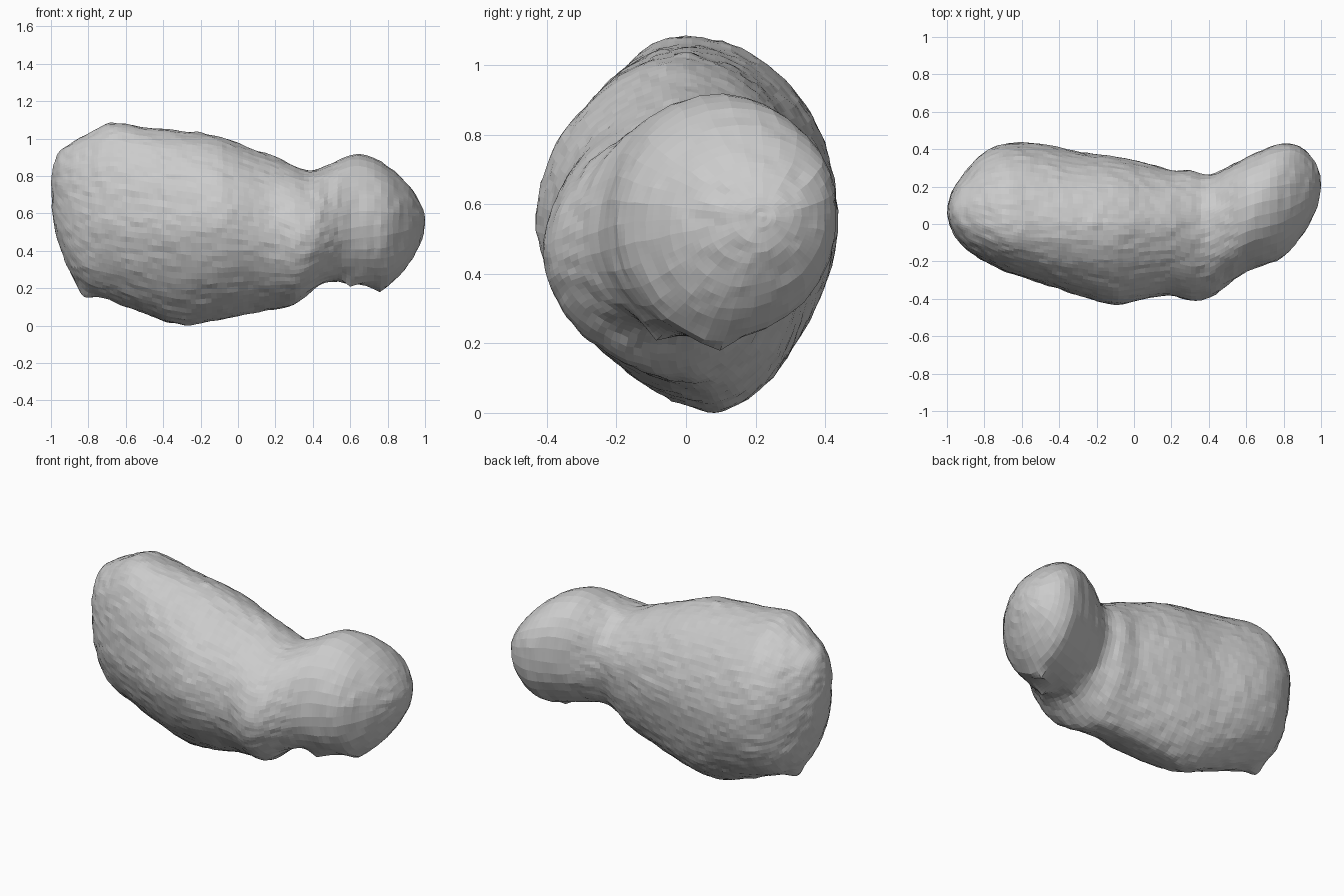
import bpy, bmesh, math
from mathutils import Vector, noise

if "Cube" in bpy.data.objects:
    bpy.data.objects.remove(bpy.data.objects["Cube"])

# Outline stations along the long axis: x, front y, back y, bottom z, top z
OUTLINE = [
    (-1.0, .07, .07, .77, .77), (-.975, -.035, .165, .51, .905), (-.9, -.13, .28, .305, .975),
    (-.8, -.195, .38, .19, 1.035), (-.68, -.255, .43, .14, 1.09), (-.5, -.315, .425, .07, 1.065),
    (-.3, -.38, .385, .01, 1.045), (-.1, -.43, .36, .035, 1.015), (.1, -.395, .315, .08, .94),
    (.2, -.385, .29, .095, .905), (.3, -.41, .285, .12, .86), (.37, -.40, .265, .17, .835),
    (.43, -.375, .268, .22, .845), (.5, -.32, .31, .24, .875), (.6, -.25, .36, .235, .92),
    (.7, -.22, .40, .225, .91), (.8, -.175, .435, .225, .855), (.9, -.065, .41, .32, .77),
    (.965, .05, .335, .43, .68), (1.0, .22, .22, .57, .57)]
# Section shape: x, crest y, keel y, front-edge z, back-edge z,
# then roundness of the back-top, front-top, front-bottom and back-bottom quarters
SHAPE = [
    (-1.0, .07, .07, .77, .77, 2, 2, 2, 2), (-.9, .06, .08, .68, .66, 2, 2.15, 2.3, 2.3),
    (-.68, 0, .10, .60, .60, 1.95, 2.2, 1.85, 2.05), (-.2, -.01, .08, .56, .56, 1.85, 1.97, 1.7, 1.85),
    (.2, 0, .03, .52, .58, 1.85, 1.87, 1.9, 1.82), (.37, 0, -.03, .47, .58, 1.95, 1.95, 2.05, 1.9),
    (.6, .09, .02, .53, .58, 2.25, 2.05, 2.05, 2), (.8, .14, .11, .55, .58, 2.3, 2.05, 2, 2),
    (1.0, .22, .22, .57, .57, 2, 2, 2, 2)]
# Small pointed bumps: centre, push, radius
BUMPS = [((-.82, .08, .2), (-.01, 0, -.045), .05), ((.61, -.09, .25), (0, 0, -.05), .05),
         ((.76, .08, .22), (0, 0, -.035), .05), ((-.21, 0, 1.04), (0, 0, .016), .03)]


def angle(x):
    return math.acos(max(-1, min(1, -x)))


def sample(table, t):
    """Smooth (Hermite) interpolation of a table by end-rounding angle."""
    ts = [angle(r[0]) for r in table]
    i = max(0, min(len(ts) - 2, sum(v <= t for v in ts) - 1))
    h = ts[i + 1] - ts[i]
    u = (t - ts[i]) / h

    def slope(k, c):
        a, b = max(0, k - 1), min(len(ts) - 1, k + 1)
        return (table[b][c] - table[a][c]) / (ts[b] - ts[a]) * h
    return [(2*u**3 - 3*u**2 + 1) * table[i][c] + (u**3 - 2*u**2 + u) * slope(i, c)
            + (3*u**2 - 2*u**3) * table[i + 1][c] + (u**3 - u**2) * slope(i + 1, c)
            for c in range(1, len(table[0]))]


def section_point(t, a):
    yf, yb, z0, z1 = sample(OUTLINE, t)
    yt, yk, zf, zb, *rounds = sample(SHAPE, t)
    c, s = math.cos(a), math.sin(a)
    n = rounds[int(a / (math.pi / 2)) % 4]
    cc, ss = abs(c) ** (2 / n), abs(s) ** (2 / n)
    edge_y, edge_z = (yb, zb) if c >= 0 else (yf, zf)
    tip_y, tip_z = (yt, z1) if s >= 0 else (yk, z0)
    return Vector((-math.cos(t), tip_y + (edge_y - tip_y) * cc, edge_z + (tip_z - edge_z) * ss))


def weather(p):
    """Rocky surface: broad lumps, fine grain, and the pointed bumps."""
    streak = Vector((p.x * 16, p.y * 24, p.z * 24))
    q = p + noise.noise_vector(p * 5) * .007 + noise.noise_vector(streak) * .006
    for centre, push, r in BUMPS:
        q += Vector(push) * math.exp(-((p - Vector(centre)).length / r) ** 2)
    q.x = max(-1, min(1, q.x))
    return q


# Rock body: lofted rings closed by a point at each end
RINGS, SIDES = 112, 96
bm = bmesh.new()
rings = [[bm.verts.new(weather(section_point(math.pi * i / RINGS, 2 * math.pi * j / SIDES)))
          for j in range(SIDES)] for i in range(1, RINGS)]

# Smaller lobe: coarser facets, made by flattening the in-between vertices
head = [i for i in range(len(rings) - 2) if rings[i][0].co.x > .55]
for i in head[1:-1]:
    if i % 2:
        for j in range(SIDES):
            rings[i][j].co = (rings[i - 1][j].co + rings[i + 1][j].co) / 2
for i in head:
    for j in range(SIDES):
        k = j // 3 * 3
        a, b = rings[i][k].co, rings[i][(k + 3) % SIDES].co
        rings[i][j].co = a.lerp(b, (j - k) / 3)

for r0, r1 in zip(rings, rings[1:]):
    for j in range(SIDES):
        k = (j + 1) % SIDES
        bm.faces.new((r0[j], r0[k], r1[k], r1[j]))
for ring, tip in ((rings[0], (-1, .07, .77)), (rings[-1], (1, .22, .57))):
    v = bm.verts.new(tip)
    for j in range(SIDES):
        bm.faces.new((ring[j], v, ring[(j + 1) % SIDES]))

# Blunt the larger end and stand the rock on the ground
big_end = [v for v in bm.verts if v.co.x < -.93]
for _ in range(6):
    bmesh.ops.smooth_vert(bm, verts=big_end, factor=.5,
                          use_axis_x=False, use_axis_y=True, use_axis_z=True)
low = min(v.co.z for v in bm.verts)
bmesh.ops.translate(bm, verts=bm.verts, vec=(0, 0, -low))
bmesh.ops.recalc_face_normals(bm, faces=bm.faces)
mesh = bpy.data.meshes.new("asteroid_rock")
bm.to_mesh(mesh)
bm.free()
rock = bpy.data.objects.new("asteroid_rock", mesh)
bpy.context.collection.objects.link(rock)
